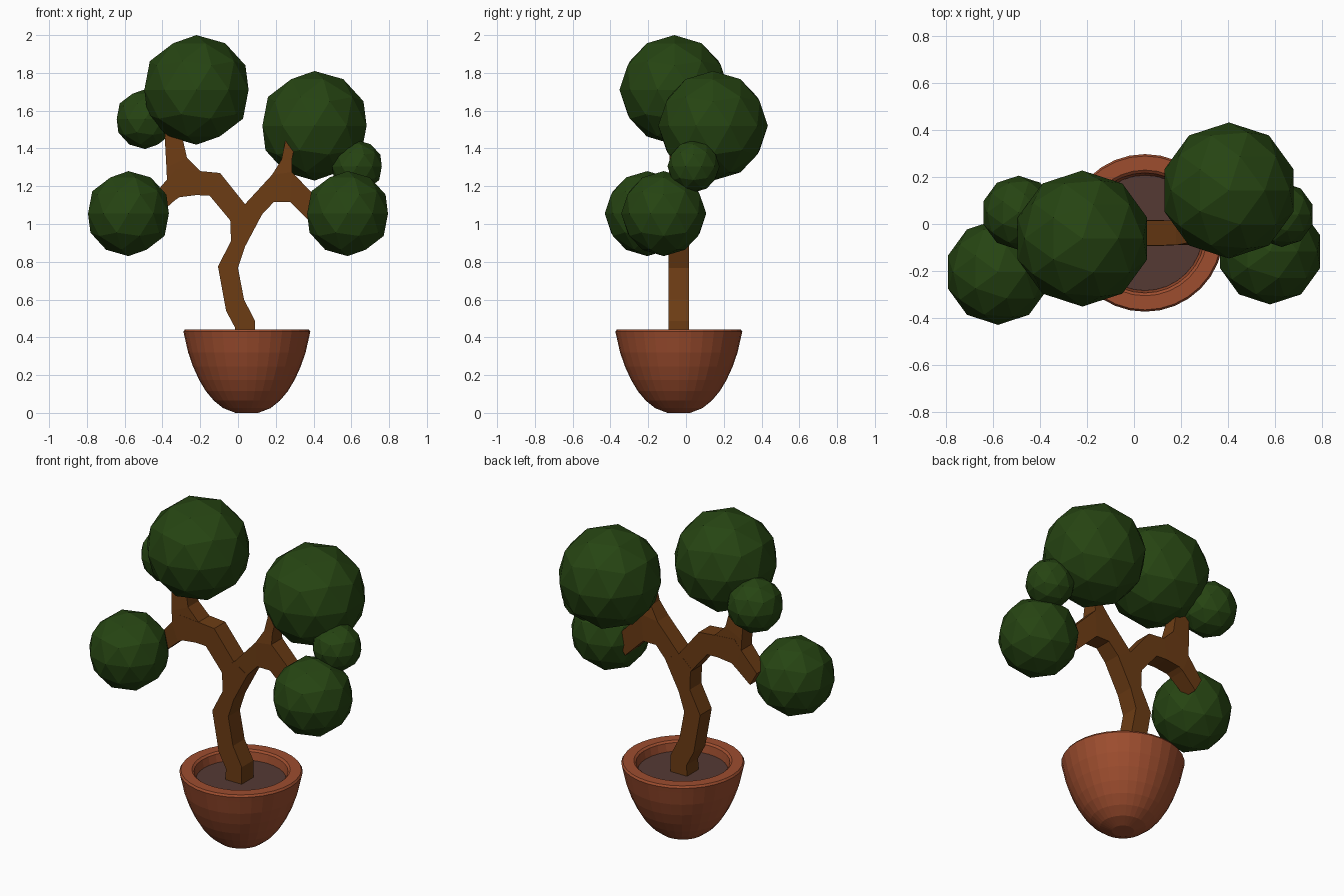
import bpy, bmesh, math

def material(name, rgb):
    m = bpy.data.materials.new(name)
    m.diffuse_color = (*rgb, 1)
    return m

TERRACOTTA = material("terracotta", (0.34, 0.075, 0.028))
SOIL = material("soil", (0.09, 0.042, 0.034))
BARK = material("bark", (0.15, 0.045, 0.007))
LEAF = material("leaf_green", (0.019, 0.058, 0.006))
CX, CY = 0.047, -0.038          # axis of the pot and trunk

def finish(bm, name, mat):
    bmesh.ops.recalc_face_normals(bm, faces=bm.faces)
    me = bpy.data.meshes.new(name)
    bm.to_mesh(me)
    bm.free()
    me.materials.append(mat)
    ob = bpy.data.objects.new(name, me)
    bpy.context.collection.objects.link(ob)
    return ob

def lathe(name, profile, mat, n=32):
    """Turn (radius, z) points about the pot axis; close both ends."""
    bm = bmesh.new()
    rings = [[bm.verts.new((CX + r * math.cos(2 * math.pi * i / n),
                            CY + r * math.sin(2 * math.pi * i / n), z))
              for i in range(n)] for r, z in profile]
    for a, b in zip(rings, rings[1:]):
        for i in range(n):
            j = (i + 1) % n
            bm.faces.new((a[i], a[j], b[j], b[i]))
    bm.faces.new(rings[0])
    bm.faces.new(rings[-1])
    return finish(bm, name, mat)

def limb(name, stations):
    """Four-sided limb; each station is left x, z, right x, z, half depth."""
    bm = bmesh.new()
    rings = [[bm.verts.new(p) for p in ((xl, CY - h, zl), (xr, CY - h, zr),
                                        (xr, CY + h, zr), (xl, CY + h, zl))]
             for xl, zl, xr, zr, h in stations]
    for a, b in zip(rings, rings[1:]):
        for i in range(4):
            j = (i + 1) % 4
            bm.faces.new((a[i], a[j], b[j], b[i]))
    bm.faces.new(rings[0])
    bm.faces.new(rings[-1])
    return finish(bm, name, BARK)

# Pot with rounded rim, and soil
lathe("pot", [(0.06, 0), (0.125, 0.025), (0.175, 0.065), (0.217, 0.115),
              (0.253, 0.175), (0.285, 0.245), (0.311, 0.32), (0.329, 0.4),
              (0.336, 0.43), (0.328, 0.442), (0.268, 0.442), (0.256, 0.432),
              (0.243, 0.36)], TERRACOTTA)
lathe("soil", [(0.246, 0.365), (0.246, 0.385)], SOIL)

# Trunk and its two main limbs
limb("trunk", [(-0.02, 0.37, 0.09, 0.37, 0.055), (-0.015, 0.45, 0.09, 0.487, 0.055),
               (-0.063, 0.54, 0.032, 0.6, 0.055), (-0.106, 0.775, 0, 0.767, 0.055),
               (-0.037, 0.91, 0.037, 0.88, 0.055), (-0.042, 1.04, 0.127, 1.05, 0.055),
               (0.0, 1.08, 0.037, 1.105, 0.055)])
limb("left_branch", [(-0.042, 1.02, 0.037, 1.105, 0.054), (-0.15, 1.15, -0.095, 1.27, 0.053),
                     (-0.22, 1.153, -0.2, 1.28, 0.053), (-0.31, 1.142, -0.33, 1.29, 0.052),
                     (-0.335, 1.125, -0.378, 1.233, 0.052), (-0.43, 1.04, -0.475, 1.12, 0.045)])
limb("right_branch", [(0.127, 1.05, 0.037, 1.105, 0.054), (0.19, 1.117, 0.18, 1.26, 0.052),
                      (0.275, 1.117, 0.285, 1.275, 0.052), (0.4, 0.995, 0.465, 1.09, 0.045)])

# Upright stubs carrying the big crowns
limb("left_stub", [(-0.376, 1.21, -0.19, 1.25, 0.052), (-0.376, 1.233, -0.2, 1.28, 0.052),
                   (-0.379, 1.30, -0.27, 1.35, 0.05), (-0.388, 1.46, -0.295, 1.46, 0.04),
                   (-0.37, 1.58, -0.30, 1.58, 0.03)])
limb("right_stub", [(0.18, 1.23, 0.285, 1.23, 0.052), (0.18, 1.26, 0.285, 1.275, 0.052),
                    (0.23, 1.34, 0.285, 1.34, 0.042), (0.255, 1.46, 0.31, 1.46, 0.03)])

# Foliage balls: x, y, z, radius
for name, x, y, z, r in (("left_crown", -0.22, -0.062, 1.71, 0.29),
                         ("right_crown", 0.405, 0.143, 1.52, 0.29),
                         ("left_low_leaves", -0.58, -0.205, 1.055, 0.225),
                         ("right_low_leaves", 0.58, -0.118, 1.055, 0.225),
                         ("left_small_leaves", -0.492, 0.048, 1.555, 0.158),
                         ("right_small_leaves", 0.63, 0.04, 1.305, 0.138)):
    bm = bmesh.new()
    bmesh.ops.create_icosphere(bm, subdivisions=2, radius=r)
    finish(bm, name, LEAF).location = (x, y, z)
